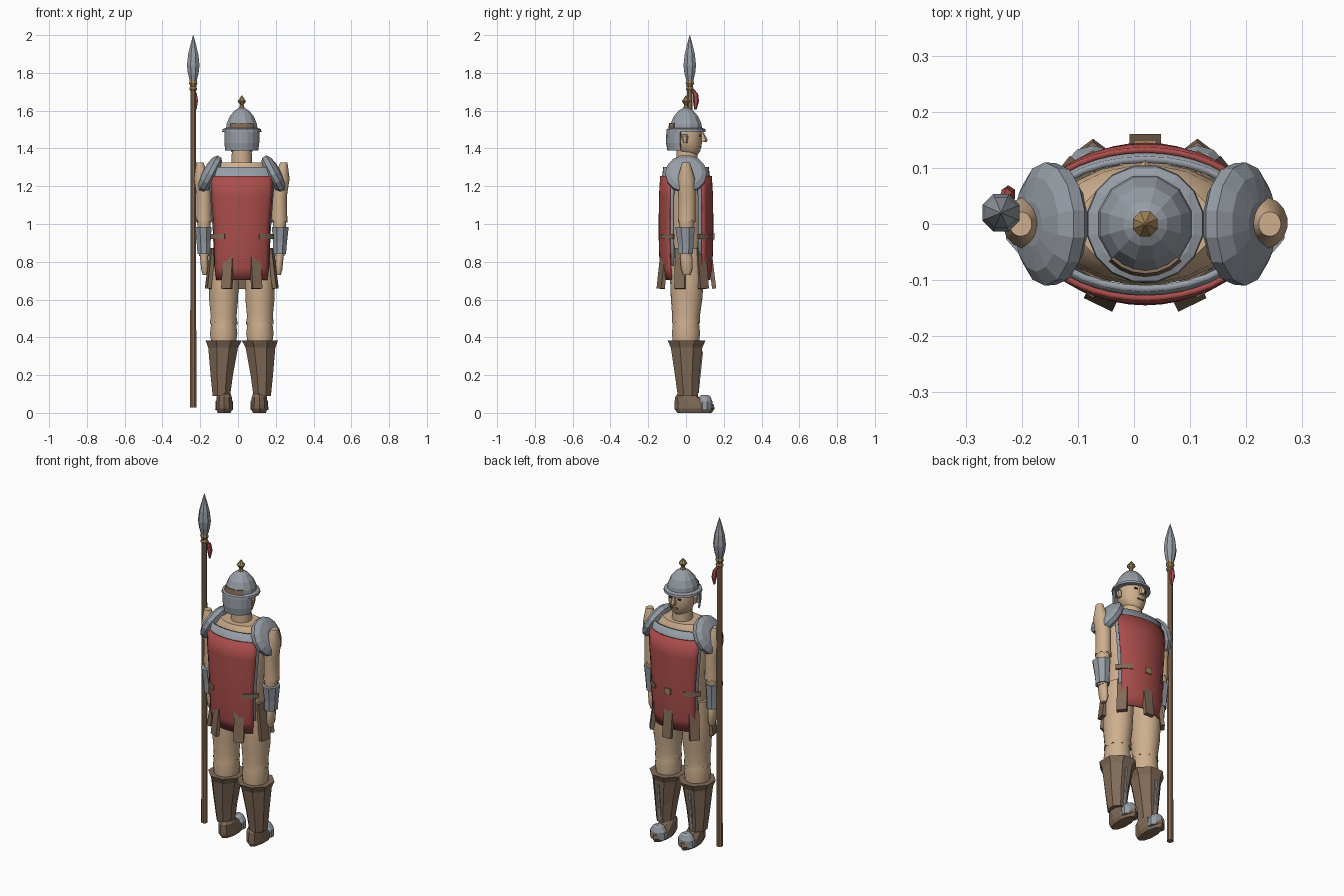
import bpy, bmesh, math
from mathutils import Matrix, Vector

CX = 0.02  # body centre line


def material(name, rgb):
    m = bpy.data.materials.new(name)
    m.diffuse_color = (*rgb, 1)
    return m


SKIN = material("skin", (0.62, 0.43, 0.27))
LEATHER = material("leather brown", (0.22, 0.145, 0.095))
STEEL = material("steel", (0.31, 0.34, 0.38))
RED = material("red cloth", (0.40, 0.075, 0.07))
GOLD = material("brass", (0.36, 0.23, 0.10))
WOOD = material("wood", (0.25, 0.15, 0.09))
DARK = material("dark", (0.03, 0.02, 0.015))


def finish(name, bm, mat, smooth=0, matrix=None):
    if matrix:
        bm.transform(matrix)
    bmesh.ops.recalc_face_normals(bm, faces=bm.faces)
    me = bpy.data.meshes.new(name)
    bm.to_mesh(me)
    bm.free()
    me.materials.append(mat)
    if smooth:
        me.shade_smooth()
        me.set_sharp_from_angle(angle=math.radians(smooth))
    ob = bpy.data.objects.new(name, me)
    bpy.context.collection.objects.link(ob)
    return ob


def loft(name, rings, n, mat, smooth=0, jag=0, matrix=None):
    """Stack elliptical rings (cx, cy, z, rx, ry); jag makes the first ring scalloped."""
    bm = bmesh.new()
    rows = []
    for k, (cx, cy, z, rx, ry) in enumerate(rings):
        row = []
        for i in range(n):
            a = 2 * math.pi * (i + 0.5) / n
            dz = jag * (i % 2) if k == 0 else 0
            row.append(bm.verts.new((cx + rx * math.cos(a), cy + ry * math.sin(a), z + dz)))
        rows.append(row)
    for lo, hi in zip(rows, rows[1:]):
        for i in range(n):
            j = (i + 1) % n
            bm.faces.new((lo[i], lo[j], hi[j], hi[i]))
    bm.faces.new(rows[0])
    bm.faces.new(rows[-1])
    return finish(name, bm, mat, smooth, matrix)


def panel(name, rings, mid, half, n, mat, thick, smooth=0):
    """Curved plate: arc of ellipses (z, rx, ry) around the body, centred on angle mid."""
    bm = bmesh.new()
    rows = []
    for z, rx, ry in rings:
        angs = [math.radians(mid - half + 2 * half * i / n) for i in range(n + 1)]
        rows.append([bm.verts.new((CX + rx * math.cos(a), ry * math.sin(a), z)) for a in angs])
    for lo, hi in zip(rows, rows[1:]):
        for i in range(n):
            bm.faces.new((lo[i], lo[i + 1], hi[i + 1], hi[i]))
    ob = finish(name, bm, mat, smooth)
    mod = ob.modifiers.new("thickness", "SOLIDIFY")
    mod.thickness = thick
    mod.offset = 0
    return ob


def box(name, size, mat, matrix):
    bm = bmesh.new()
    bmesh.ops.create_cube(bm, size=1, matrix=Matrix.Diagonal((*size, 1)))
    return finish(name, bm, mat, 0, matrix)


# torso and neck
loft("torso", [(CX, 0, 0.78, 0.12, 0.085), (CX, 0, 0.87, 0.15, 0.10), (CX, 0, 1.0, 0.14, 0.10),
               (CX, 0, 1.2, 0.17, 0.11), (CX, 0, 1.29, 0.16, 0.105), (CX, 0, 1.325, 0.12, 0.085)],
     20, SKIN, 40)
loft("neck", [(CX, 0.005, 1.30, 0.058, 0.058), (CX, 0.005, 1.42, 0.052, 0.055)], 14, SKIN, 40)

# head and face
loft("head", [(CX, 0.025, 1.365, 0.035, 0.035), (CX, 0.015, 1.385, 0.058, 0.06),
              (CX, 0.005, 1.43, 0.074, 0.08), (CX, 0.005, 1.50, 0.077, 0.08),
              (CX, 0, 1.55, 0.06, 0.06)], 14, SKIN, 50)
loft("nose", [(CX, 0.088, 1.435, 0.015, 0.022), (CX, 0.092, 1.448, 0.014, 0.022),
              (CX, 0.083, 1.485, 0.007, 0.01)], 6, SKIN)
box("mouth", (0.04, 0.008, 0.008), LEATHER, Matrix.Translation((CX, 0.079, 1.41)))
for s in (-1, 1):
    box("eye", (0.016, 0.009, 0.01), DARK, Matrix.Translation((CX + s * 0.03, 0.077, 1.467)))
    loft("ear", [(CX + s * 0.076, -0.005, 1.43, 0.01, 0.012), (CX + s * 0.08, -0.008, 1.465, 0.012, 0.02),
                 (CX + s * 0.076, -0.008, 1.475, 0.008, 0.014)], 6, SKIN)

# helmet with rim, neck guard and finial
loft("helmet_dome", [(CX, 0, 1.49, 0.088, 0.09), (CX, 0, 1.53, 0.083, 0.085),
                     (CX, 0, 1.57, 0.066, 0.067), (CX, 0, 1.60, 0.04, 0.04),
                     (CX, 0, 1.615, 0.015, 0.015)], 12, STEEL)
loft("helmet_rim", [(CX, 0, 1.488, 0.106, 0.106), (CX, 0, 1.502, 0.104, 0.104),
                    (CX, 0, 1.508, 0.088, 0.09)], 16, STEEL)
panel("neck_guard", [(1.39, 0.088, 0.095), (1.43, 0.093, 0.102), (1.49, 0.093, 0.10)],
      270, 73, 8, STEEL, 0.008)
panel("helmet_back_patch", [(1.508, 0.0885, 0.091), (1.535, 0.083, 0.0855)], 270, 45, 6, LEATHER, 0.006)
loft("helmet_finial", [(CX, 0, 1.605, 0.02, 0.02), (CX, 0, 1.625, 0.012, 0.012),
                       (CX, 0, 1.632, 0.011, 0.011), (CX, 0, 1.65, 0.024, 0.024),
                       (CX, 0, 1.68, 0.002, 0.002)], 8, GOLD)

# cuirass plates and red cloth, front and back
for mid, side in ((90, "front"), (270, "back")):
    panel(side + "_cuirass", [(0.78, 0.168, 0.122), (0.95, 0.175, 0.128), (1.1, 0.188, 0.128),
                              (1.22, 0.20, 0.124), (1.30, 0.195, 0.115)], mid, 58, 10, STEEL, 0.012, 35)
    panel(side + "_red_cloth", [(0.705, 0.168, 0.124), (0.77, 0.178, 0.134), (0.88, 0.182, 0.139),
                                (1.0, 0.186, 0.14), (1.15, 0.202, 0.138), (1.255, 0.206, 0.132)],
          mid, 52, 12, RED, 0.01, 35)
    for s in (-1, 1):
        panel("belt", [(0.92, 0.184, 0.143), (0.947, 0.184, 0.143)], mid + s * 46, 17, 3, LEATHER, 0.014)
box("belt_buckle", (0.04, 0.01, 0.035), GOLD, Matrix.Translation((CX, 0.145, 0.935)))

# seven hanging skirt straps around the hips
for k in range(7):
    a = math.radians(90 + k * 360 / 7)
    pos = Vector((CX + 0.17 * math.cos(a), 0.136 * math.sin(a), 0.765))
    turn = Matrix.Rotation(a - math.pi / 2, 4, "Z") @ Matrix.Rotation(math.radians(7), 4, "X")
    box("skirt_strap", (0.056, 0.022, 0.215), LEATHER, Matrix.Translation(pos) @ turn)

for s in (-1, 1):
    # shoulder guard, a shallow disc facing outward and up
    tilt = Matrix.Translation((CX + s * 0.168, 0, 1.263)) @ Matrix.Rotation(s * math.radians(62), 4, "Y")
    loft("shoulder_guard", [(0, 0, -0.03, 0.085, 0.085), (0, 0, -0.012, 0.108, 0.108),
                            (0, 0, 0.012, 0.11, 0.11), (0, 0, 0.03, 0.085, 0.085),
                            (0, 0, 0.04, 0.04, 0.04)], 14, STEEL, matrix=tilt)
    # arm, bracer and hand
    ax = CX + s * 0.2
    loft("upper_arm", [(ax, 0.005, 1.005, 0.043, 0.047), (ax, 0.005, 1.05, 0.041, 0.046),
                       (ax, 0.005, 1.15, 0.04, 0.047), (ax + s * 0.012, 0.002, 1.24, 0.042, 0.046),
                       (ax + s * 0.022, 0, 1.325, 0.02, 0.022)], 16, SKIN, 40, jag=0.018)
    loft("forearm", [(ax, 0, 0.83, 0.026, 0.03), (ax, 0.002, 1.03, 0.037, 0.042)], 12, SKIN, 40)
    loft("bracer", [(ax, -0.002, 0.84, 0.037, 0.042), (ax + s * 0.002, -0.002, 0.90, 0.04, 0.045),
                    (ax + s * 0.004, -0.005, 0.985, 0.048, 0.056)], 8, STEEL)
    loft("hand", [(ax - s * 0.005, 0.004, 0.73, 0.012, 0.018), (ax - s * 0.004, 0.004, 0.76, 0.02, 0.03),
                  (ax, 0.002, 0.82, 0.022, 0.033), (ax, 0, 0.85, 0.02, 0.026)], 10, SKIN, 50)
    # leg
    lx = CX + s * 0.096
    loft("thigh", [(lx, 0, 0.465, 0.074, 0.074), (lx, 0, 0.51, 0.069, 0.073),
                   (lx, 0.003, 0.60, 0.078, 0.083), (lx, 0.005, 0.72, 0.08, 0.09),
                   (lx - s * 0.008, 0.002, 0.87, 0.075, 0.085)], 18, SKIN, 40, jag=0.016)
    loft("knee", [(lx, 0, 0.33, 0.06, 0.065), (lx, 0, 0.42, 0.074, 0.076),
                  (lx, 0, 0.48, 0.067, 0.07)], 16, SKIN, 40)
    # flared greave with a steel shin ridge
    loft("greave", [(lx + s * 0.012, 0.01, 0.09, 0.05, 0.058), (lx + s * 0.01, 0.006, 0.20, 0.064, 0.07),
                    (lx + s * 0.003, 0.003, 0.345, 0.085, 0.09), (lx, 0.003, 0.382, 0.103, 0.108)],
         8, LEATHER)
    box("shin_ridge", (0.012, 0.012, 0.22), STEEL, Matrix.Translation((lx + s * 0.009, 0.073, 0.215))
        @ Matrix.Rotation(math.radians(-6), 4, "X"))
    # sandal with steel toe strap
    fx = CX + s * 0.093
    loft("sandal", [(fx, 0.045, 0.0, 0.036, 0.09), (fx, 0.045, 0.022, 0.046, 0.107),
                    (fx, 0.042, 0.045, 0.046, 0.104), (fx, 0.005, 0.085, 0.042, 0.062),
                    (fx, 0.005, 0.10, 0.036, 0.05)], 10, LEATHER)
    loft("toe_strap", [(fx, 0.10, 0.015, 0.05, 0.036), (fx, 0.10, 0.06, 0.049, 0.04),
                       (fx, 0.10, 0.085, 0.032, 0.03), (fx, 0.10, 0.095, 0.015, 0.018)], 10, STEEL)

# spear
SX, SY = -0.237, 0.02
loft("spear_shaft", [(SX, SY, 0.028, 0.018, 0.018), (SX, SY, 1.74, 0.015, 0.015)], 8, WOOD)
loft("spear_collar", [(SX, SY, 1.705, 0.017, 0.017), (SX, SY, 1.715, 0.023, 0.023),
                      (SX, SY, 1.728, 0.017, 0.017), (SX, SY, 1.745, 0.024, 0.024),
                      (SX, SY, 1.765, 0.018, 0.018)], 8, GOLD)
loft("spear_head", [(SX, SY, 1.75, 0.018, 0.018), (SX, SY, 1.80, 0.031, 0.031),
                    (SX, SY, 1.84, 0.036, 0.036), (SX, SY, 1.90, 0.029, 0.029),
                    (SX, SY, 1.96, 0.013, 0.013), (SX, SY, 2.0, 0.001, 0.001)], 8, STEEL)
loft("spear_tassel", [(SX + 0.014, SY + 0.03, 1.605, 0.004, 0.006), (SX + 0.013, SY + 0.033, 1.65, 0.014, 0.016),
                      (SX + 0.01, SY + 0.03, 1.69, 0.011, 0.014), (SX, SY + 0.012, 1.715, 0.008, 0.008)],
     6, RED)
